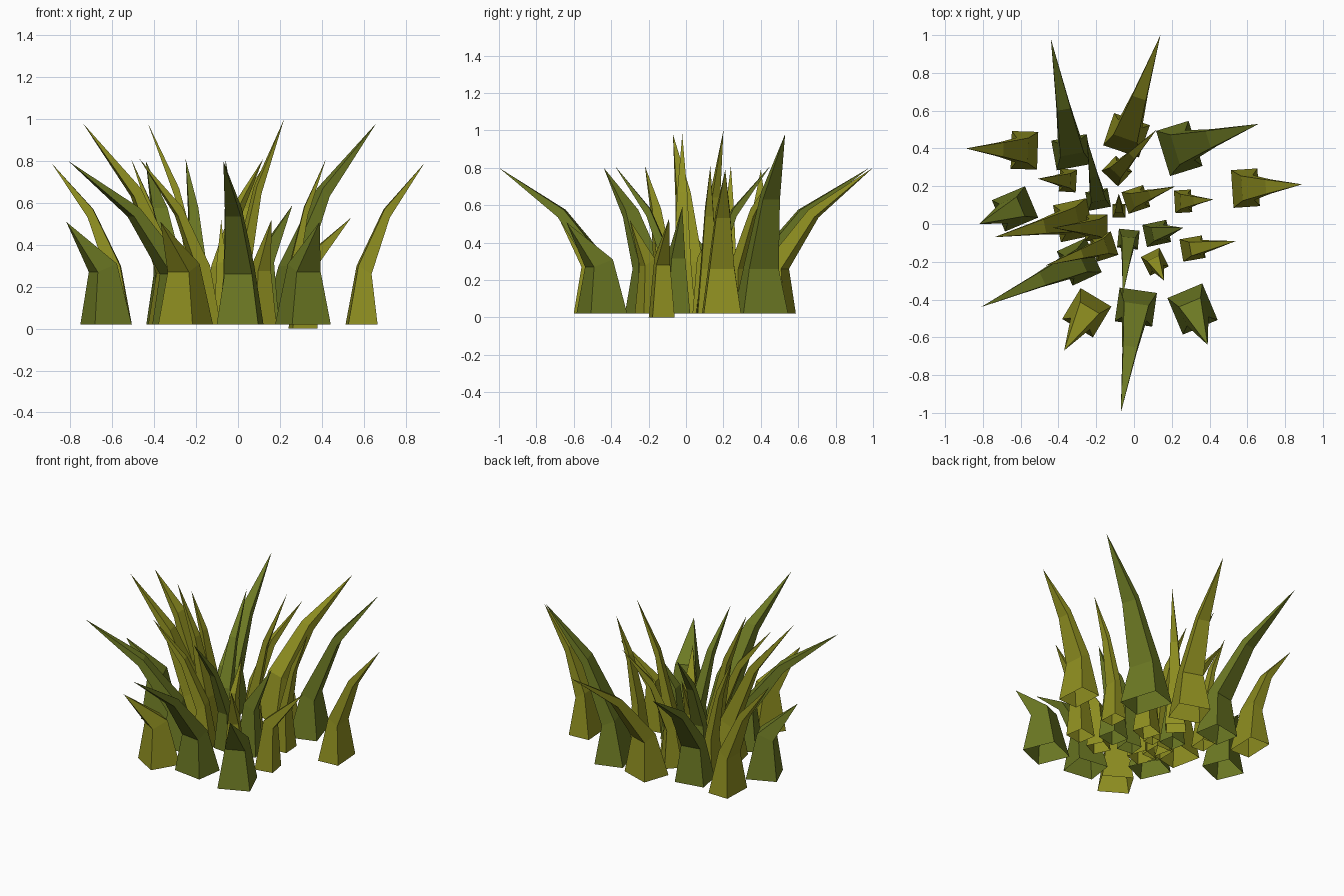
import bpy, bmesh
from math import atan2, hypot
from mathutils import Vector, Matrix


def material(name, rgb):
    m = bpy.data.materials.new(name)
    m.diffuse_color = (*rgb, 1)
    return m


YELLOW = material("olive_yellow", (0.28, 0.28, 0.015))
GREEN = material("olive_green", (0.15, 0.19, 0.017))


def blade(name, base, tip, depth, width, mat, z0=0.02):
    """Four-sided, open-bottomed grass blade leaning from base centre to tip."""
    dx, dy = tip[0] - base[0], tip[1] - base[1]
    reach, h = hypot(dx, dy), tip[2]
    # rings: lean offset, height, depth scale, width scale, tilt
    rings = [(0, z0, 1, 1, 0)]
    if h > 0.6:
        rings += [(0.04 * reach, 0.28, 0.45, 0.66, 0.02),
                  (0.40 * reach, 0.28 + (h - 0.28) * 0.53, 0.18, 0.38, 0.02)]
    else:
        rings += [(0.08 * reach, 0.29 * h / 0.51, 0.52, 0.62, 0.02)]
    m = Matrix.Translation((base[0], base[1], 0)) @ Matrix.Rotation(atan2(dy, dx), 4, 'Z')
    bm = bmesh.new()
    loops = []
    for off, z, ds, ws, t in rings:
        loops.append([bm.verts.new(m @ Vector((off + sx * depth * ds / 2,
                                               sy * width * ws / 2, z - sx * t)))
                      for sx, sy in ((-1, -1), (1, -1), (1, 1), (-1, 1))])
    top = bm.verts.new(tip)
    for i in range(4):
        j = (i + 1) % 4
        for a, b in zip(loops, loops[1:]):
            bm.faces.new((a[i], a[j], b[j], b[i]))
        bm.faces.new((loops[-1][i], loops[-1][j], top))
    me = bpy.data.meshes.new(name)
    bm.to_mesh(me)
    bm.free()
    me.materials.append(mat)
    bpy.context.collection.objects.link(bpy.data.objects.new(name, me))


# outer blades: base centre, tip, depth, width, colour
outer = [
    ((0.59, 0.19), (0.89, 0.21, 0.79), 0.14, 0.20, YELLOW),
    ((0.24, 0.40), (0.66, 0.53, 0.98), 0.18, 0.25, GREEN),
    ((-0.04, 0.47), (0.14, 1.0, 0.80), 0.18, 0.20, YELLOW),
    ((-0.33, 0.38), (-0.44, 0.98, 0.80), 0.16, 0.19, GREEN),
    ((-0.58, 0.39), (-0.89, 0.40, 0.79), 0.14, 0.20, YELLOW),
    ((-0.63, 0.08), (-0.82, 0.00, 0.51), 0.19, 0.18, GREEN),
    ((-0.29, -0.20), (-0.81, -0.44, 0.80), 0.17, 0.20, GREEN),
    ((-0.25, -0.47), (-0.37, -0.67, 0.51), 0.19, 0.19, YELLOW),
    ((0.01, -0.44), (-0.07, -1.0, 0.80), 0.18, 0.20, GREEN),
    ((0.31, -0.45), (0.39, -0.64, 0.51), 0.21, 0.20, GREEN),
    ((-0.32, 0.02), (-0.74, -0.07, 0.98), 0.18, 0.20, YELLOW),
]
# inner, thinner blades
inner = [
    ((-0.19, 0.13), (-0.25, 0.45, 0.81), 0.10, 0.12, GREEN),
    ((-0.09, 0.28), (0.12, 0.50, 0.81), 0.11, 0.12, YELLOW),
    ((-0.35, 0.23), (-0.51, 0.24, 0.81), 0.09, 0.12, YELLOW),
    ((-0.08, 0.07), (-0.08, 0.16, 0.52), 0.07, 0.07, YELLOW),
    ((0.01, 0.13), (0.22, 0.20, 1.00), 0.12, 0.12, YELLOW),
    ((0.26, 0.12), (0.42, 0.13, 0.81), 0.09, 0.12, YELLOW),
    ((0.12, -0.05), (0.26, -0.02, 0.59), 0.13, 0.12, GREEN),
    ((0.11, -0.20), (0.16, -0.30, 0.52), 0.11, 0.11, YELLOW),
    ((-0.03, -0.08), (-0.06, -0.38, 0.81), 0.10, 0.11, GREEN),
    ((-0.16, -0.12), (-0.47, -0.22, 0.81), 0.12, 0.13, YELLOW),
    ((-0.20, -0.02), (-0.43, -0.02, 0.98), 0.12, 0.14, YELLOW),
]
for i, b in enumerate(outer):
    blade(f"outer_blade_{i + 1}", *b)
for i, b in enumerate(inner):
    blade(f"inner_blade_{i + 1}", *b)
# low blade that touches the ground
blade("low_blade", (0.31, -0.13), (0.54, -0.09, 0.53), 0.12, 0.12, YELLOW, 0.0)
